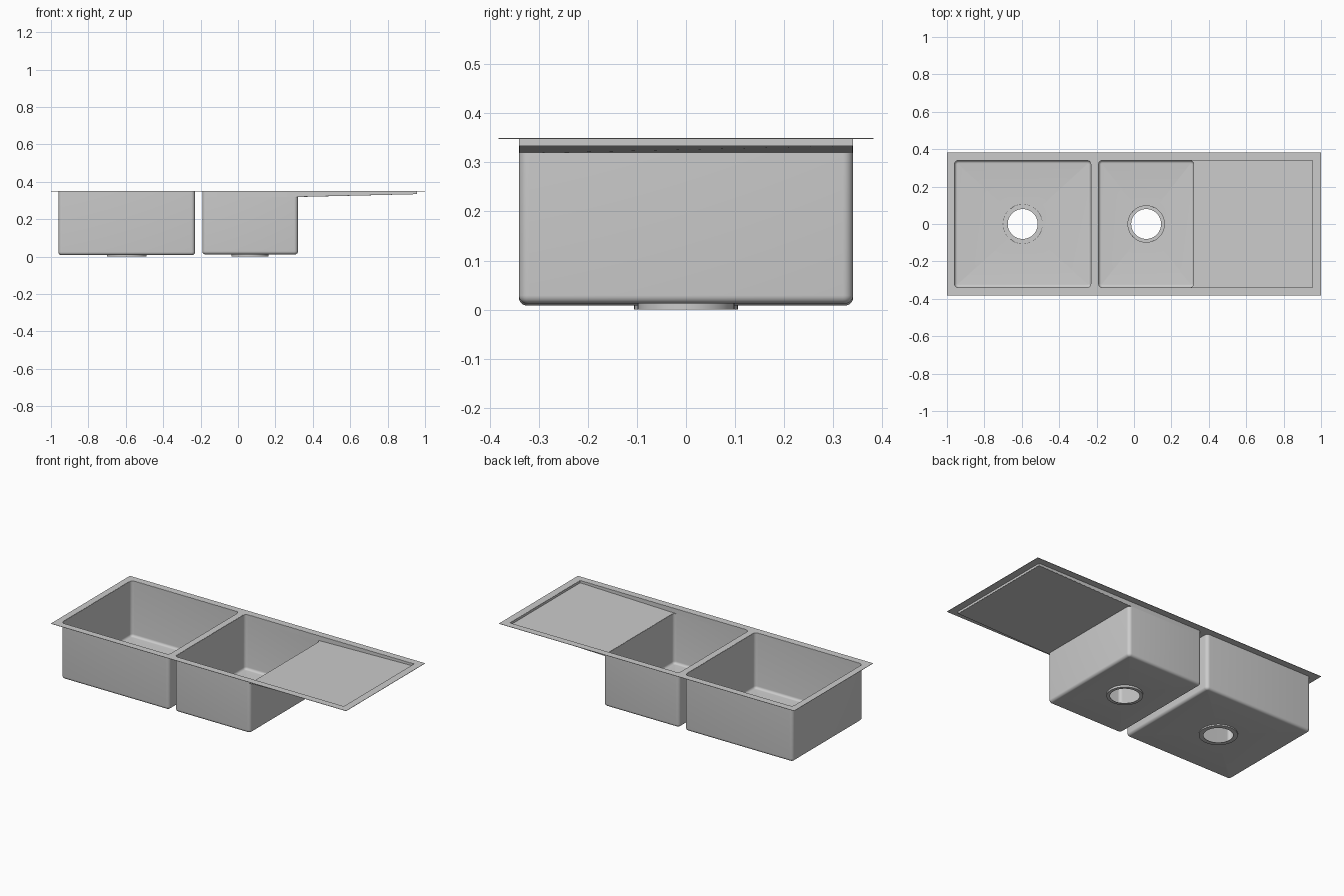
import bpy, bmesh
from math import sin, cos, pi, radians

if "Cube" in bpy.data.objects:
    bpy.data.objects.remove(bpy.data.objects["Cube"])

TOP, LEDGE, HALF_Y = 0.349, 0.32, 0.34
CORNER, FILLET, SHEET, STEPS = 0.02, 0.016, 0.002, 6
BOARD_X0, BOARD_X1, BOARD_END_Z = 0.32, 0.955, 0.335

steel = bpy.data.materials.new("brushed steel")
steel.use_nodes = True
steel.diffuse_color = (0.6, 0.6, 0.6, 1)
steel.node_tree.nodes["Principled BSDF"].inputs["Base Color"].default_value = (0.6, 0.6, 0.6, 1)


def arc(cx, cy, r, start, sweep=pi / 2, n=STEPS):
    return [(cx + r * cos(start + sweep * i / n), cy + r * sin(start + sweep * i / n))
            for i in range(n + 1)]


def rounded_rect(x0, x1, hy, r):
    """Counter-clockwise outline with four rounded corners."""
    return (arc(x1 - r, hy - r, r, 0) + arc(x0 + r, hy - r, r, pi / 2)
            + arc(x0 + r, r - hy, r, pi) + arc(x1 - r, r - hy, r, 1.5 * pi))


def circle(cx, r, n=48):
    return arc(cx, 0, r, 0, 2 * pi, n)[:-1]


def ring(bm, outline, z):
    """Closed loop of edges; z is a number or a function of x."""
    vs = [bm.verts.new((x, y, z(x) if callable(z) else z)) for x, y in outline]
    es = [bm.edges.new((vs[i - 1], vs[i])) for i in range(len(vs))]
    return vs, es


def skin(bm, a, b):
    for i in range(len(a)):
        bm.faces.new((a[i - 1], a[i], b[i], b[i - 1]))


def fill(bm, *edge_loops):
    bmesh.ops.triangle_fill(bm, use_beauty=True, use_dissolve=False, normal=(0, 0, 1),
                            edges=[e for loop in edge_loops for e in loop])


def finish(name, bm):
    """Make a sheet-metal object from a surface."""
    bmesh.ops.recalc_face_normals(bm, faces=bm.faces[:])
    mesh = bpy.data.meshes.new(name)
    bm.to_mesh(mesh)
    bm.free()
    mesh.materials.append(steel)
    obj = bpy.data.objects.new(name, mesh)
    bpy.context.collection.objects.link(obj)
    for other in bpy.context.selected_objects:
        other.select_set(False)
    obj.select_set(True)
    bpy.context.view_layer.objects.active = obj
    mod = obj.modifiers.new("sheet thickness", "SOLIDIFY")
    mod.thickness, mod.offset = SHEET, 0
    bpy.ops.object.modifier_apply(modifier=mod.name)
    bpy.ops.object.shade_smooth_by_angle(angle=radians(35))


def basin(name, x0, x1, top, floor, drain_x, flange_r, hole_r):
    bm = bmesh.new()
    prev, edges = ring(bm, rounded_rect(x0, x1, HALF_Y, CORNER), top)
    # walls and the rounded transition to the floor
    for k in range(STEPS + 1):
        a = pi / 2 * k / STEPS
        d = FILLET * (1 - cos(a))
        outline = rounded_rect(x0 + d, x1 - d, HALF_Y - d, CORNER - d)
        cur, edges = ring(bm, outline, floor + FILLET * (1 - sin(a)))
        skin(bm, prev, cur)
        prev = cur
    # floor with a stepped drain seat
    seat, seat_edges = ring(bm, circle(drain_x, flange_r), floor)
    fill(bm, edges, seat_edges)
    for r in (flange_r, hole_r):
        cur, _ = ring(bm, circle(drain_x, r), SHEET / 2)
        skin(bm, seat, cur)
        seat = cur
    finish(name, bm)


def board_z(x):
    t = max(0, (x - BOARD_X0) / (BOARD_X1 - BOARD_X0))
    return LEDGE + t * (BOARD_END_Z - LEDGE)


LARGE, SMALL = (-0.96, -0.23), (-0.19, BOARD_X0)
basin("large_basin", *LARGE, TOP, 0.009, -0.595, 0.105, 0.08)
basin("small_basin", *SMALL, LEDGE, 0.013, 0.065, 0.098, 0.08)

# opening shared by the small basin and the drainboard
x_turn = BOARD_X0 - CORNER
opening = ([(BOARD_X1, HALF_Y), (BOARD_X0, HALF_Y), (x_turn, HALF_Y)]
           + arc(SMALL[0] + CORNER, HALF_Y - CORNER, CORNER, pi / 2)
           + arc(SMALL[0] + CORNER, CORNER - HALF_Y, CORNER, pi)
           + [(x_turn, -HALF_Y), (BOARD_X0, -HALF_Y), (BOARD_X1, -HALF_Y)])

# flat rim around both openings
bm = bmesh.new()
outer = [(1, 0.382), (-1, 0.382), (-1, -0.382), (1, -0.382)]
loops = [ring(bm, o, TOP)[1]
         for o in (outer, rounded_rect(*LARGE, HALF_Y, CORNER), opening)]
fill(bm, *loops)
finish("rim", bm)

# upright band below the rim
bm = bmesh.new()
skin(bm, ring(bm, opening, TOP)[0], ring(bm, opening, board_z)[0])
finish("recess_wall", bm)

# sloping drainboard that follows the basin corners
bm = bmesh.new()
board = ([(BOARD_X1, -HALF_Y), (BOARD_X1, HALF_Y), (x_turn, HALF_Y)]
         + arc(x_turn, HALF_Y - CORNER, CORNER, pi / 2, -pi / 2)[1:]
         + arc(x_turn, CORNER - HALF_Y, CORNER, 0, -pi / 2))
bm.faces.new(ring(bm, board, board_z)[0])
finish("drainboard", bm)
